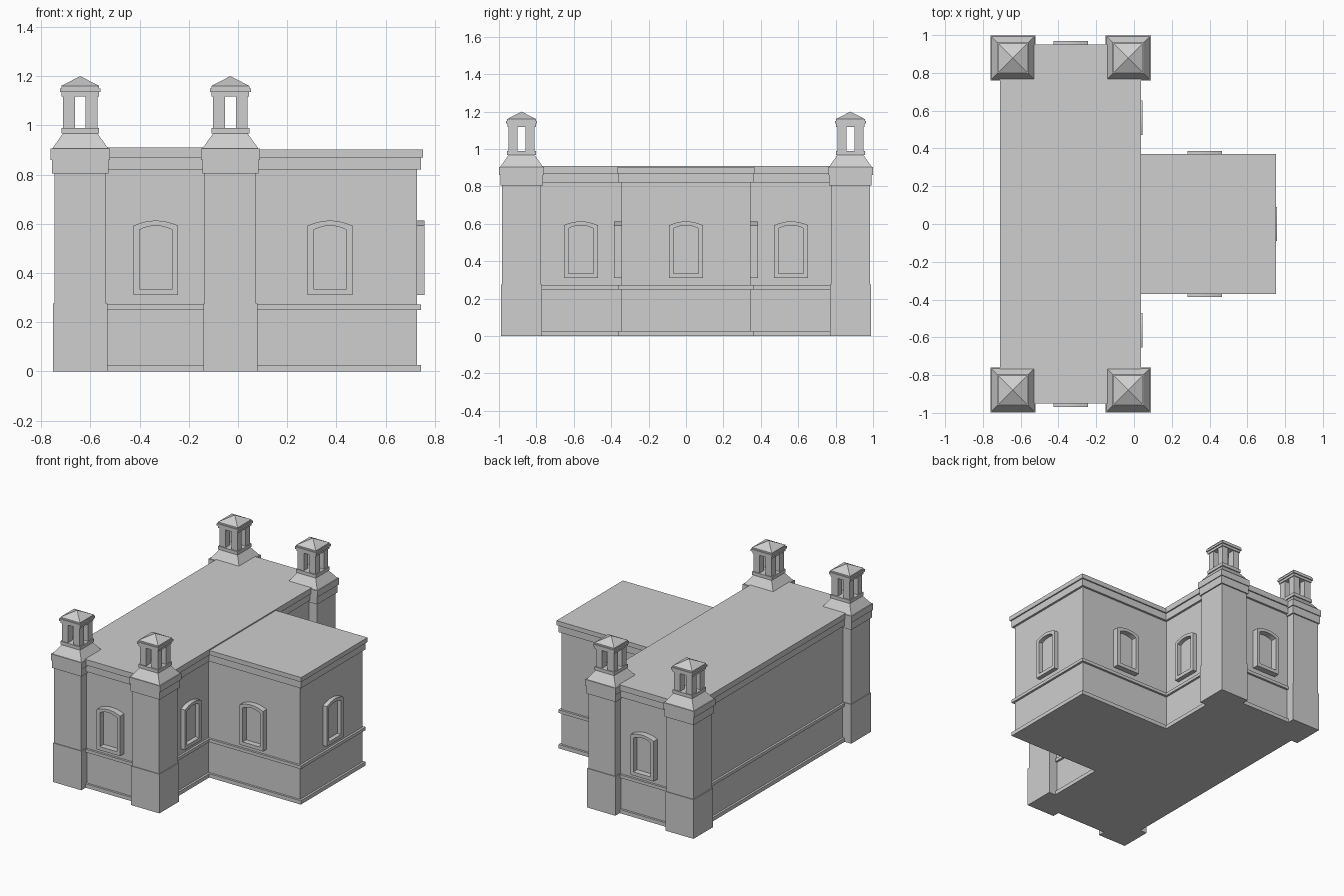
import bpy
import bmesh
from math import radians
from mathutils import Matrix

cube = bpy.data.objects.get("Cube")
if cube:
    bpy.data.objects.remove(cube, do_unlink=True)

stone = bpy.data.materials.new("stone_grey")
stone.use_nodes = True
colour = (0.62, 0.62, 0.62, 1)
stone.diffuse_color = colour
stone.node_tree.nodes["Principled BSDF"].inputs["Base Color"].default_value = colour


def finish(name, bm):
    bmesh.ops.recalc_face_normals(bm, faces=bm.faces)
    mesh = bpy.data.meshes.new(name)
    bm.to_mesh(mesh)
    bm.free()
    mesh.materials.append(stone)
    obj = bpy.data.objects.new(name, mesh)
    bpy.context.collection.objects.link(obj)
    return obj


def bridge(bm, a, b):
    for i in range(len(a)):
        j = (i + 1) % len(a)
        bm.faces.new((a[i], a[j], b[j], b[i]))


def stack(name, centre, half, profile):
    """Rectangular block whose outline is offset by each (offset, z) level."""
    bm = bmesh.new()
    (cx, cy), (hx, hy) = centre, half
    rings = []
    for off, z in profile:
        rings.append([bm.verts.new((cx + sx * (hx + off), cy + sy * (hy + off), z))
                      for sx, sy in ((-1, -1), (1, -1), (1, 1), (-1, 1))])
    for low, high in zip(rings, rings[1:]):
        bridge(bm, low, high)
    bm.faces.new(rings[0])
    bm.faces.new(rings[-1])
    bmesh.ops.remove_doubles(bm, verts=bm.verts, dist=0.0001)
    return finish(name, bm)


def wall_profile(top):
    """Plinth, string course and two-step cornice."""
    return [(0.015, 0), (0.015, 0.027), (0, 0.027), (0, 0.25), (0.015, 0.25),
            (0.015, 0.272), (0, 0.272), (0, 0.82), (0.015, 0.82), (0.015, 0.87),
            (0.024, 0.87), (0.024, top)]


# Main hall and side wing
stack("main_hall", (-0.336, 0), (0.349, 0.925), wall_profile(0.91))
stack("side_wing", (0.314, 0), (0.414, 0.346), wall_profile(0.902))


# Corner towers with open lanterns
def tower(label, x, y):
    c = (x, y)
    stack(label + "_shaft", c, (0, 0),
          [(0.11, 0), (0.11, 0.276), (0.105, 0.276), (0.105, 0.805),
           (0.114, 0.805), (0.114, 0.86), (0.12, 0.86), (0.12, 0.905),
           (0.114, 0.905), (0.07, 0.967), (0.077, 0.967), (0.077, 0.99)])
    for sx in (-1, 1):
        for sy in (-1, 1):
            stack(label + "_lantern_post", (x + sx * 0.046, y + sy * 0.046),
                  (0.024, 0.024), [(0, 0.985), (0, 1.122)])
    stack(label + "_lantern_roof", c, (0, 0),
          [(0.076, 1.118), (0.076, 1.135), (0.083, 1.135), (0.083, 1.15),
           (0.077, 1.15), (0.077, 1.16), (0, 1.2)])


for side, x in (("right", -0.641), ("left", -0.031)):
    for end, y in (("front", -0.879), ("back", 0.879)):
        tower(f"{end}_{side}_tower", x, y)


# Arched window surrounds
def arch(half, bottom, shoulder, apex, steps=8):
    points = [(-half, bottom), (half, bottom)]
    for i in range(steps + 1):
        t = 1 - 2 * i / steps
        points.append((half * t, shoulder + (apex - shoulder) * (1 - t * t)))
    return points


def window(name, x, y, angle, depth):
    bm = bmesh.new()
    outer = arch(0.091, 0.31, 0.592, 0.613)
    inner = arch(0.067, 0.335, 0.575, 0.592)
    loops = [[bm.verts.new((u, d, z)) for u, z in shape]
             for shape, d in ((outer, 0.01), (outer, -depth),
                              (inner, -depth), (inner, 0.01))]
    for i in range(4):
        bridge(bm, loops[i], loops[(i + 1) % 4])
    bm.transform(Matrix.Translation((x, y, 0)) @ Matrix.Rotation(radians(angle), 4, "Z"))
    finish(name, bm)


for end, s, angle in (("front", -1, 0), ("back", 1, 180)):
    window(end + "_hall_window", -0.334, s * 0.925, angle, 0.043)
    window(end + "_wing_window", 0.374, s * 0.346, angle, 0.04)
    window(end + "_side_window", 0.013, s * 0.562, 90, 0.031)
window("wing_end_window", 0.728, 0, 90, 0.03)
